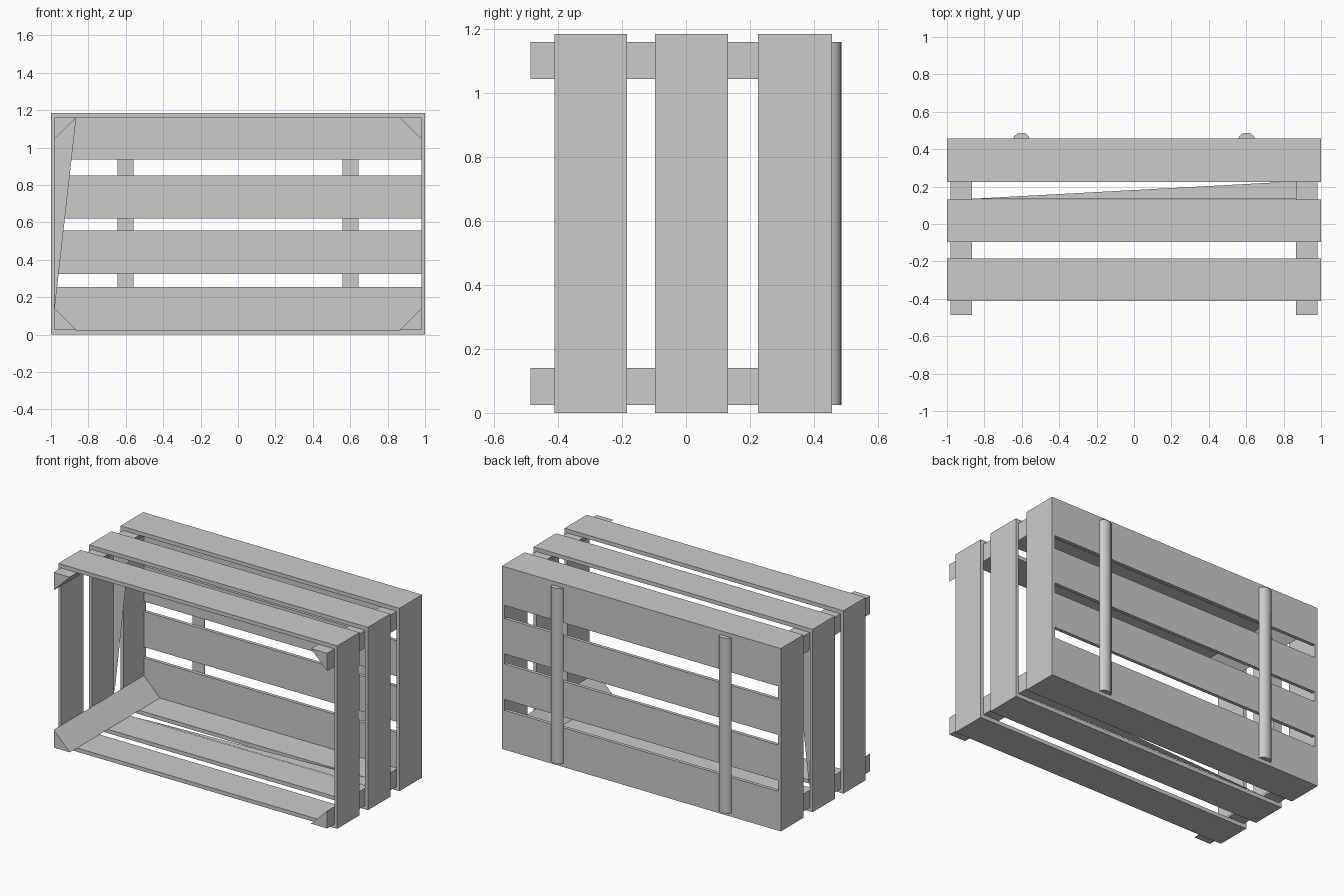
import bpy, bmesh
from mathutils import Vector

cube = bpy.data.objects.get("Cube")
if cube:
    bpy.data.objects.remove(cube, do_unlink=True)

grey = bpy.data.materials.new("plain grey")
grey.use_nodes = True
colour = (0.6, 0.6, 0.6, 1)
grey.diffuse_color = colour
grey.node_tree.nodes["Principled BSDF"].inputs["Base Color"].default_value = colour

# Outer and inner limits of the crate
XO, XI = 1.0, 0.98
ZB, ZT, HEIGHT = 0.025, 1.16, 1.185
BACK_IN, BACK_OUT = 0.435, 0.457
LEG = 0.115


def finish(name, bm, fix=True):
    if fix:
        bmesh.ops.recalc_face_normals(bm, faces=bm.faces)
    mesh = bpy.data.meshes.new(name)
    bm.to_mesh(mesh)
    bm.free()
    mesh.materials.append(grey)
    ob = bpy.data.objects.new(name, mesh)
    bpy.context.collection.objects.link(ob)
    return ob


def prism(name, points, direction):
    """Extrude a closed outline along a direction."""
    bm = bmesh.new()
    face = bm.faces.new([bm.verts.new(p) for p in points])
    out = bmesh.ops.extrude_face_region(bm, geom=[face])
    verts = [v for v in out["geom"] if isinstance(v, bmesh.types.BMVert)]
    bmesh.ops.translate(bm, verts=verts, vec=Vector(direction))
    return finish(name, bm)


def hoop(name, y0, y1):
    """Four boards in one rectangular band: top, bottom and both sides."""
    bm = bmesh.new()

    def loop(x, low, high, y):
        corners = ((-x, low), (x, low), (x, high), (-x, high))
        return [bm.verts.new((a, y, b)) for a, b in corners]

    loops = [loop(XO, 0, HEIGHT, y0), loop(XO, 0, HEIGHT, y1),
             loop(XI, ZB, ZT, y1), loop(XI, ZB, ZT, y0)]
    for i in range(4):
        a, b = loops[i], loops[(i + 1) % 4]
        for j in range(4):
            k = (j + 1) % 4
            bm.faces.new((a[j], a[k], b[k], b[j]))
    return finish(name, bm)


# Three bands of boards around the crate
for label, y0, y1 in (("front", -0.412, -0.184), ("middle", -0.097, 0.132),
                      ("rear", 0.225, BACK_OUT)):
    hoop(label + "_board_band", y0, y1)

# Back slats
for i, (low, high) in enumerate(((ZB, 0.255), (0.325, 0.555),
                                 (0.62, 0.85), (0.935, ZT))):
    prism(f"back_slat_{i + 1}",
          [(-XI, BACK_IN, low), (XI, BACK_IN, low),
           (XI, BACK_IN, high), (-XI, BACK_IN, high)],
          (0, BACK_OUT - BACK_IN, 0))

# Triangular corner rails
for side, sx in (("left", 1), ("right", -1)):
    for level, z, up in (("lower", ZB, 1), ("upper", ZT, -1)):
        y = -0.487
        prism(f"{level}_{side}_corner_rail",
              [(sx * XI, y, z), (sx * (XI - LEG), y, z),
               (sx * XI, y, z + up * LEG)],
              (0, BACK_IN - y, 0))

# Rounded battens on the back
half = [(0.043, 0), (0.038, 0.013), (0.02, 0.028), (0, 0.03)]
outline = half + [(-x, y) for x, y in reversed(half[:-1])]
for side, cx in (("left", 0.602), ("right", -0.602)):
    ob = prism(side + "_back_batten",
               [(cx + x, BACK_OUT + y, ZB) for x, y in outline],
               (0, 0, ZT - ZB))
    bpy.ops.object.select_all(action="DESELECT")
    ob.select_set(True)
    bpy.context.view_layer.objects.active = ob
    bpy.ops.object.shade_smooth_by_angle(angle=0.9)


# Thin gussets at the gap ahead of the rear band
def sheet(name, points):
    bm = bmesh.new()
    bm.faces.new([bm.verts.new(p) for p in points])
    return finish(name, bm, fix=False)


GY = 0.135
EDGE = XI - LEG
sheet("side_gusset", [(-XI, GY, ZB + LEG), (-XI, GY, ZT - LEG), (-EDGE, GY, ZT)])
sheet("floor_gusset", [(-EDGE, GY, ZB), (EDGE, GY, ZB), (EDGE, 0.228, ZB)])
